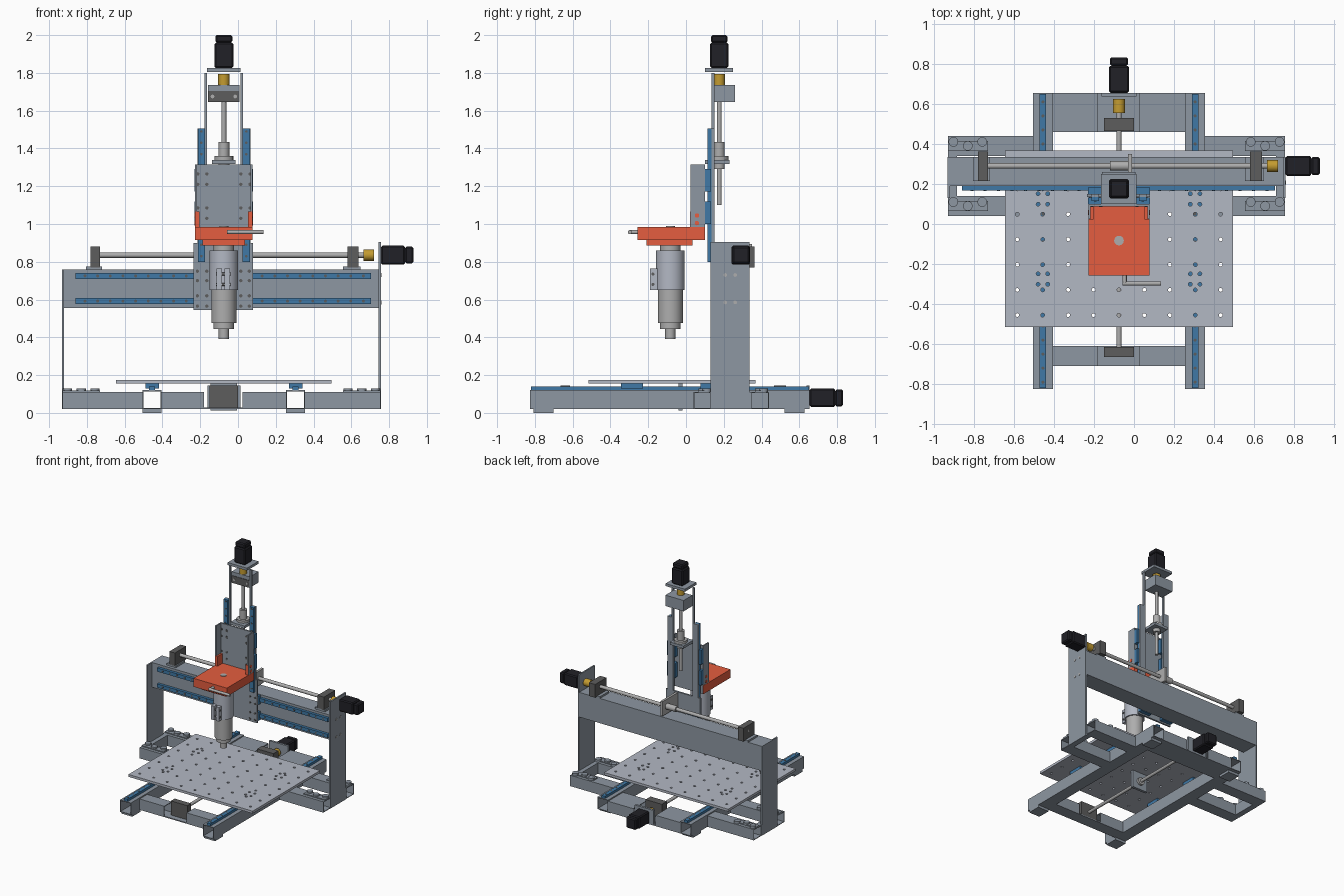
import bpy, bmesh
from mathutils import Vector, Matrix

if "Cube" in bpy.data.objects:
    bpy.data.objects.remove(bpy.data.objects["Cube"])

def material(name, rgb):
    m = bpy.data.materials.new(name)
    m.diffuse_color = (*rgb, 1)
    m.use_nodes = True
    m.node_tree.nodes["Principled BSDF"].inputs["Base Color"].default_value = m.diffuse_color
    return m

STEEL = material("steel", (0.27, 0.31, 0.36))
ALU = material("aluminium", (0.45, 0.48, 0.55))
DARK = material("dark_grey", (0.11, 0.11, 0.11))
ROD = material("bare_metal", (0.42, 0.42, 0.42))
BLUE = material("rail_blue", (0.05, 0.19, 0.38))
BLACK = material("motor_black", (0.015, 0.015, 0.02))
GOLD = material("brass", (0.55, 0.33, 0.03))
ORANGE = material("orange", (0.78, 0.11, 0.05))
CX = -0.075  # centre line of table and spindle

def finish(bm, name, mat):
    me = bpy.data.meshes.new(name)
    bm.to_mesh(me)
    bm.free()
    me.materials.append(mat)
    ob = bpy.data.objects.new(name, me)
    bpy.context.collection.objects.link(ob)
    return ob

def add_box(bm, x0, x1, y0, y1, z0, z1):
    m = Matrix.Translation(((x0+x1)/2, (y0+y1)/2, (z0+z1)/2)) @ Matrix.Diagonal((x1-x0, y1-y0, z1-z0, 1))
    bmesh.ops.create_cube(bm, size=1, matrix=m)

def box(name, dims, mat=STEEL, bevel=0):
    bm = bmesh.new()
    add_box(bm, *dims)
    if bevel:
        bmesh.ops.bevel(bm, geom=bm.edges[:], offset=bevel, segments=1, affect='EDGES')
    return finish(bm, name, mat)

def tube(name, dims, axis, wall=0.008):
    """Open-ended hollow box section."""
    bm = bmesh.new()
    add_box(bm, *dims)
    bm.normal_update()
    ends = [f for f in bm.faces if abs(f.normal[axis]) > 0.9]
    bmesh.ops.delete(bm, geom=ends, context='FACES')
    ob = finish(bm, name, STEEL)
    s = ob.modifiers.new("wall", 'SOLIDIFY')
    s.thickness, s.offset = wall, -1
    return ob

def add_cyl(bm, a, b, r, n=24):
    a, b = Vector(a), Vector(b)
    m = Matrix.Translation((a+b)/2) @ (b-a).to_track_quat('Z', 'Y').to_matrix().to_4x4()
    bmesh.ops.create_cone(bm, cap_ends=True, segments=n, radius1=r, radius2=r, depth=(b-a).length, matrix=m)

def rods(name, ends, r, mat=ROD, n=24):
    bm = bmesh.new()
    for a, b in ends:
        add_cyl(bm, a, b, r, n)
    for f in bm.faces:
        f.smooth = len(f.verts) == 4
    return finish(bm, name, mat)

def cut(ob, ends, r):
    cutter = rods("hole_cutter", ends, r, DARK, 12)
    cutter.hide_render = True
    m = ob.modifiers.new("holes", 'BOOLEAN')
    m.object, m.solver = cutter, 'EXACT'
    bpy.context.view_layer.objects.active = ob
    bpy.ops.object.modifier_apply(modifier="holes")
    bpy.data.objects.remove(cutter)

# Base: two long tubes with rails, bearing blocks and feet
for side, x in (("left", -0.455), ("right", 0.305)):
    tube(f"{side}_base_tube", (x-.05, x+.05, -.825, .655, .02, .12), 1)
    box(f"{side}_y_rail", (x-.016, x+.016, -.82, .65, .12, .14), BLUE)
    rods(f"{side}_y_rail_screws", [((x, -.79+i*.07, .138), (x, -.79+i*.07, .141)) for i in range(21)], .008, DARK, 10)
    for i, y in enumerate((-.285, .135)):
        box(f"{side}_y_slider_{i}", (x-.036, x+.036, y-.058, y+.058, .128, .155), BLUE)
    for i, y in enumerate((-.755, .575)):
        box(f"{side}_foot_{i}", (x-.05, x+.05, y-.053, y+.053, 0, .02))

# Notched cross members at front and rear
for end, y0, y1 in (("front", -.71, -.61), ("rear", .46, .655)):
    tube(f"{end}_cross_left", (-.405, -.18, y0, y1, .02, .11), 0)
    tube(f"{end}_cross_right", (.025, .255, y0, y1, .02, .11), 0)
    box(f"{end}_cross_floor", (-.18, .025, y0, y1, .02, .028))

# Gantry feet frames with corner brackets and bolts
for side, xo, xi, s in (("left", -.93, -.505, 1), ("right", .755, .355, -1)):
    for i, (y0, y1) in enumerate(((.04, .14), (.34, .44))):
        tube(f"{side}_gantry_foot_{i}", (min(xo, xi), max(xo, xi), y0, y1, .02, .11), 0)
        yb = (y0+y1)/2
        a, b = sorted((xo, xo+s*.2))
        box(f"{side}_foot_bracket_{i}", (a, b, yb-.025, yb+.025, .11, .118))
        ends = [(xo+s*d, yb+o) for d, o in ((.028, .02), (.1, 0), (.172, .02))]
        rods(f"{side}_foot_bolts_{i}", [((x, y, .11), (x, y, .13)) for x, y in ends], .024, STEEL)
    a, b = sorted((xo, xo+s*.045))
    tube(f"{side}_foot_end_bar", (a, b, .14, .34, .02, .11), 1)

# Gantry side plates and beam
box("left_gantry_plate", (-.932, -.92, .13, .335, .02, .76))
right_plate = box("right_gantry_plate", (.745, .757, .13, .335, .02, .905))
rods("right_plate_bolts", [((.75, y, z), (.76, y, z)) for y in (.208, .26) for z in (.585, .73)], .01, ROD, 12)
tube("gantry_beam", (-.92, .745, .19, .335, .555, .76), 0)
for name, z in (("lower", .592), ("upper", .725)):
    box(f"{name}_x_rail", (-.86, .705, .168, .19, z-.015, z+.015), BLUE)
    rods(f"{name}_x_rail_screws", [((-.81+i*.067, .169, z), (-.81+i*.067, .166, z)) for i in range(23)], .008, DARK, 10)
    for i, x in enumerate((-.18, .03)):
        box(f"{name}_x_slider_{i}", (x-.05, x+.05, .15, .182, z-.035, z+.035), BLUE)

# Table with drilled grid
table = box("table", (-.645, .495, -.515, .368, .155, .175), ALU)
holes = [(CX+.127*i, -.455+.126*j) for i in range(-4, 5) for j in range(7)]
holes += [(x+dx, y+dy) for x in (-.455, .305) for y in (-.275, .125) for dx in (-.024, .024) for dy in (-.026, .026)]
cut(table, [((x, y, .14), (x, y, .19)) for x, y in holes], .0095)

# Y drive
rods("y_screw", [((CX, -.66, .078), (CX, .57, .078))], .0125)
box("y_front_bearing", (-.15, 0, -.665, -.615, .028, .145), DARK)
box("y_rear_bearing", (-.15, 0, .465, .53, .028, .145), DARK)
box("y_nut_bracket", (-.145, -.005, -.04, -.018, .012, .156))
rods("y_nut", [((CX, -.09, .078), (CX, 0, .078))], .03)
rods("y_coupler", [((CX, .555, .078), (CX, .625, .078))], .03, GOLD)
box("y_motor_plate", (-.162, .012, .637, .655, .022, .145))
box("y_motor", (CX-.05, CX+.05, .655, .79, .03, .13), BLACK, .008)
box("y_motor_cap", (CX-.045, CX+.045, .79, .832, .035, .125), BLACK, .008)

# X drive
rods("x_screw", [((-.78, .29, .835), (.69, .29, .835))], .014)
for name, x0, x1 in (("left", -.78, -.73), ("right", .58, .638)):
    box(f"x_{name}_bearing", (x0, x1, .215, .363, .77, .88), DARK)
    box(f"x_{name}_bearing_foot", (x0-.025, x1+.01, .215, .335, .76, .775))
rods("x_coupler", [((.665, .29, .835), (.72, .29, .835))], .03, GOLD)
box("x_motor", (.757, .885, .24, .34, .785, .885), BLACK, .008)
box("x_motor_cap", (.885, .928, .245, .335, .79, .88), BLACK, .008)
rods("x_nut", [((-.12, .29, .835), (-.01, .29, .835))], .024)
box("x_nut_plate", (-.03, -.01, .15, .35, .775, .895), ROD)

# X carriage: wide plate with two uprights and the Z rails
box("x_carriage_plate", (-.235, .08, .135, .15, .545, .9))
rods("carriage_screws", [((x, .136, z), (x, .132, z)) for x in (-.215, -.165, .015, .06)
     for z in (.565, .62, .7, .75)], .009, DARK, 10)
for side, s in (("left", -1), ("right", 1)):
    def span(a, b, s=s):
        return sorted((CX+s*a, CX+s*b))
    box(f"{side}_upright", (*span(.088, .14), .135, .15, .9, 1.505))
    box(f"{side}_upright_top", (*span(.088, .102), .135, .15, 1.505, 1.8))
    box(f"{side}_z_rail", (*span(.1, .138), .115, .135, .8, 1.505), BLUE)
    rods(f"{side}_z_rail_screws", [((CX+s*.119, .116, .83+i*.06), (CX+s*.119, .113, .83+i*.06)) for i in range(12)], .007, DARK, 10)
    for i, z in enumerate((1.06, 1.232)):
        box(f"{side}_z_slider_{i}", (*span(.082, .155), .1, .133, z-.06, z+.06), BLUE)
    # Z carriage flange and orange tab bolted to it
    box(f"{side}_z_flange", (*span(.142, .152), .025, .1, .985, 1.315))
    box(f"{side}_mount_tab", (*span(.128, .1515), .022, .088, .98, 1.065), ORANGE)
    rods(f"{side}_tab_bolts", [((CX+s*.15, .058, z), (CX+s*.155, .058, z)) for z in (1.005, 1.045)], .012, ORANGE, 12)

# Z carriage web
box("z_carriage_web", (CX-.152, CX+.152, .088, .1, .915, 1.315))
rods("z_web_screws", [((CX+s*x, .089, z), (CX+s*x, .084, z)) for s in (-1, 1) for x in (.09, .138)
     for z in (1.03, 1.085, 1.21, 1.265)], .009, DARK, 10)

# Z drive
box("z_motor_plate", (-.165, .012, .1, .25, 1.805, 1.826))
box("z_motor", (CX-.05, CX+.05, .127, .225, 1.826, 1.96), BLACK, .008)
box("z_motor_cap", (CX-.045, CX+.045, .132, .22, 1.96, 2.0), BLACK, .008)
rods("z_coupler", [((CX, .176, 1.73), (CX, .176, 1.795))], .03, GOLD)
box("z_bearing", (-.16, .007, .145, .26, 1.645, 1.735))
box("z_bearing_face", (-.158, .005, .141, .146, 1.645, 1.705), DARK)
rods("z_bearing_screws", [((CX+d, .142, 1.675), (CX+d, .138, 1.675)) for d in (-.06, .06)], .01, ROD, 12)
rods("z_screw", [((CX, .176, 1.1), (CX, .176, 1.76))], .013)
box("z_nut_plate", (CX-.063, CX+.063, .1, .23, 1.318, 1.34))
rods("z_nut_flange", [((CX, .176, 1.34), (CX, .176, 1.36))], .05)
rods("z_nut", [((CX, .176, 1.29), (CX, .176, 1.435))], .029)

# Spindle mount with lock lever
mount = box("spindle_mount", (CX-.153, CX+.153, -.257, .1, .915, .985), ORANGE)
box("spindle_mount_step", (CX-.113, CX+.113, -.21, .035, .885, .915), ORANGE)
rods("lever", [((CX+.028, -.24, .957), (CX+.028, -.297, .957)), ((CX+.018, -.297, .957), (.135, -.297, .957))], .011, ROD, 12)

# Spindle
SY = -.083
for name, z0, z1, r, mat in (("spindle_pin", .88, .989, .024, ROD), ("spindle_neck", .82, .886, .054, ROD),
                             ("clamp", .65, .86, .076, ALU), ("spindle_body", .475, .65, .066, ROD),
                             ("spindle_nose", .445, .475, .055, ROD), ("collet", .39, .445, .027, ROD)):
    rods(name, [((CX, SY, z0), (CX, SY, z1))], r, mat, 32)
for i, x in enumerate((CX-.024, CX+.018)):
    box(f"clamp_ear_{i}", (x-.014, x+.014, -.19, -.14, .65, .765), ALU)
rods("clamp_screws", [((CX-.042, -.175, z), (CX+.036, -.175, z)) for z in (.68, .735)], .008, DARK, 12)
